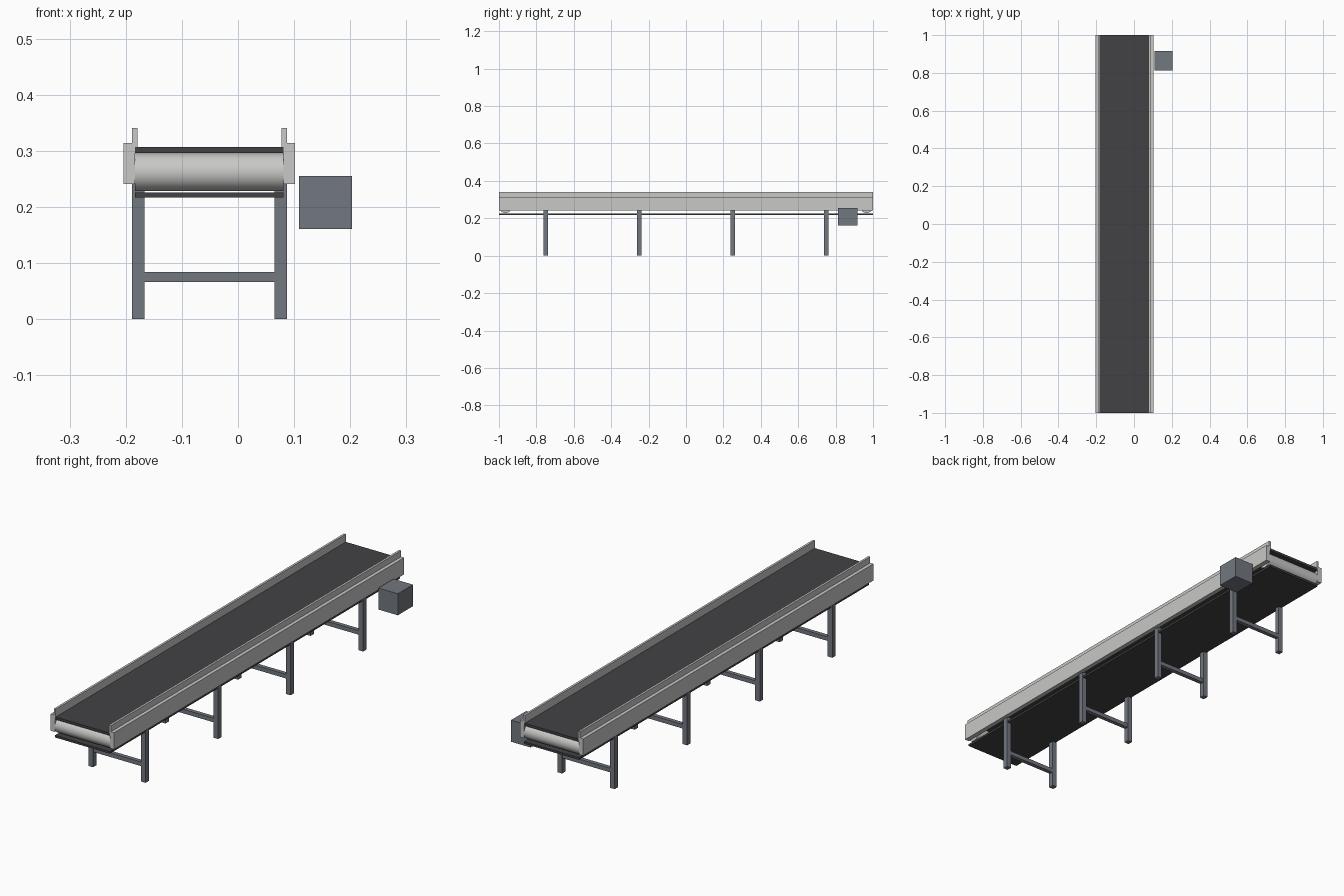
import bpy
import bmesh
import math
from mathutils import Matrix, Vector

cube = bpy.data.objects.get("Cube")
if cube:
    bpy.data.objects.remove(cube, do_unlink=True)


def make_material(name, rgb):
    mat = bpy.data.materials.new(name)
    mat.use_nodes = True
    mat.diffuse_color = (*rgb, 1)
    mat.node_tree.nodes["Principled BSDF"].inputs["Base Color"].default_value = (*rgb, 1)
    return mat


steel = make_material("light steel", (0.58, 0.58, 0.57))
frame = make_material("frame grey", (0.17, 0.185, 0.215))
rubber = make_material("dark rubber", (0.055, 0.054, 0.059))


def add_object(name, bm, mat):
    mesh = bpy.data.meshes.new(name)
    bm.to_mesh(mesh)
    bm.free()
    mesh.materials.append(mat)
    obj = bpy.data.objects.new(name, mesh)
    bpy.context.collection.objects.link(obj)
    return obj


def box(name, x, y, z, mat):
    """Box given by its (min, max) extent along each axis."""
    bm = bmesh.new()
    bmesh.ops.create_cube(bm, size=1)
    spans = (x, y, z)
    bmesh.ops.scale(bm, vec=Vector([b - a for a, b in spans]), verts=bm.verts)
    bmesh.ops.translate(bm, vec=Vector([(a + b) / 2 for a, b in spans]), verts=bm.verts)
    return add_object(name, bm, mat)


def roller(name, x, y, z, radius, mat):
    """Cylinder lying across the conveyor."""
    bm = bmesh.new()
    place = Matrix.Translation(((x[0] + x[1]) / 2, y, z)) @ Matrix.Rotation(math.pi / 2, 4, "Y")
    bmesh.ops.create_cone(bm, cap_ends=True, segments=32, radius1=radius, radius2=radius,
                          depth=x[1] - x[0], matrix=place)
    obj = add_object(name, bm, mat)
    bpy.ops.object.select_all(action="DESELECT")
    obj.select_set(True)
    bpy.context.view_layer.objects.active = obj
    bpy.ops.object.shade_smooth_by_angle(angle=math.radians(40))
    return obj


CENTRE = -0.051          # middle of the conveyor, offset by the motor
HALF_BELT = 0.1325
LENGTH = (-1.0, 1.0)
belt_x = (CENTRE - HALF_BELT, CENTRE + HALF_BELT)


def side_span(side, inner, outer):
    return tuple(sorted((CENTRE + side * inner, CENTRE + side * outer)))


# Carrying and return runs of the belt
box("belt_top", belt_x, LENGTH, (0.296, 0.307), rubber)
box("belt_return", belt_x, LENGTH, (0.217, 0.226), rubber)

# End rollers
for label, y in (("front", -0.966), ("back", 0.966)):
    roller(label + "_roller", belt_x, y, 0.262, 0.034, steel)

# Side rails and guards
for label, side in (("right", -1), ("left", 1)):
    box(label + "_side_rail", side_span(side, 0.1325, 0.153), LENGTH, (0.241, 0.314), steel)
    box(label + "_guard", side_span(side, 0.1285, 0.138), LENGTH, (0.300, 0.341), steel)

# Leg frames
for i, y in enumerate((-0.75, -0.25, 0.25, 0.75), 1):
    for label, side in (("right", -1), ("left", 1)):
        box(f"{label}_leg_{i}", side_span(side, 0.116, 0.138),
            (y - 0.0115, y + 0.0115), (0.0, 0.245), frame)
    box(f"cross_brace_{i}", (CENTRE - 0.116, CENTRE + 0.116),
        (y - 0.009, y + 0.009), (0.066, 0.084), frame)

# Drive motor
box("motor", (0.109, 0.203), (0.812, 0.916), (0.161, 0.255), frame)
